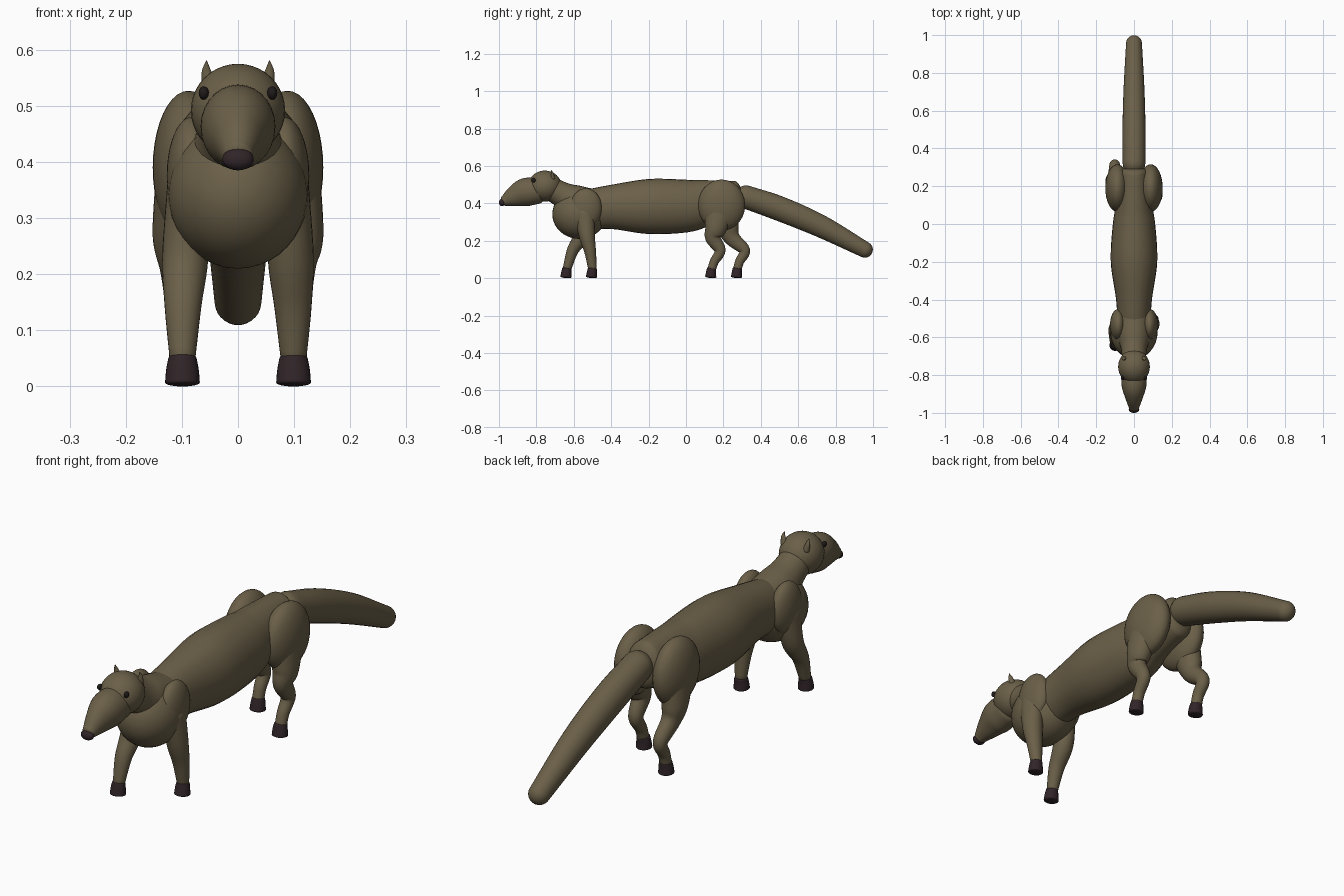
import bpy, bmesh, math
from mathutils import Vector, Matrix

if "Cube" in bpy.data.objects:
    bpy.data.objects.remove(bpy.data.objects["Cube"], do_unlink=True)


def material(name, rgb):
    mat = bpy.data.materials.new(name)
    mat.use_nodes = True
    mat.diffuse_color = (*rgb, 1)
    mat.node_tree.nodes["Principled BSDF"].inputs["Base Color"].default_value = (*rgb, 1)
    return mat


fur = material("brown fur", (0.145, 0.115, 0.065))
dark = material("dark horn", (0.03, 0.018, 0.021))
black = material("eye black", (0.015, 0.011, 0.011))


def finish(name, bm, mat):
    bmesh.ops.recalc_face_normals(bm, faces=bm.faces)
    mesh = bpy.data.meshes.new(name)
    bm.to_mesh(mesh)
    bm.free()
    mesh.materials.append(mat)
    obj = bpy.data.objects.new(name, mesh)
    bpy.context.collection.objects.link(obj)
    bpy.ops.object.select_all(action="DESELECT")
    obj.select_set(True)
    bpy.context.view_layer.objects.active = obj
    bpy.ops.object.shade_smooth_by_angle(angle=math.radians(50))
    return obj


def ellipsoid(name, centre, radii, mat, tilt=0):
    bm = bmesh.new()
    bmesh.ops.create_uvsphere(bm, u_segments=32, v_segments=20, radius=1)
    place = Matrix.Translation(centre) @ Matrix.Rotation(tilt, 4, "X") @ Matrix.Diagonal((*radii, 1))
    bmesh.ops.transform(bm, matrix=place, verts=bm.verts)
    return finish(name, bm, mat)


def spline(points, steps):
    """Smooth curve through points of any dimension."""
    pts = [Vector(p) for p in points]
    pts = [2 * pts[0] - pts[1]] + pts + [2 * pts[-1] - pts[-2]]
    out = []
    for a, b, c, d in zip(pts, pts[1:], pts[2:], pts[3:]):
        for i in range(steps):
            t = i / steps
            out.append(0.5 * (2 * b + (c - a) * t + (2 * a - 5 * b + 4 * c - d) * t ** 2
                              + (3 * b - a - 3 * c + d) * t ** 3))
    return out + [pts[-2]]


def loft(name, points, mat, dome=1.0, steps=6, sides=28):
    """Tube through (x, y, z, half width, half depth) with domed ends."""
    curve = spline(points, steps)
    centres = [Vector(p[:3]) for p in curve]
    rings = []
    for i, p in enumerate(curve):
        tangent = (centres[min(i + 1, len(curve) - 1)] - centres[max(i - 1, 0)]).normalized()
        rings.append((centres[i], tangent, p[3], p[4]))

    def cap(ring, sign):
        c, t, a, b = ring
        angles = [math.pi / 2 * k / 6 for k in range(1, 6)] + [1.54]
        return [(c + t * sign * dome * min(a, b) * math.sin(w), t,
                 a * math.cos(w), b * math.cos(w)) for w in angles]

    rings = cap(rings[0], -1)[::-1] + rings + cap(rings[-1], 1)
    bm = bmesh.new()
    loops = []
    for c, t, a, b in rings:
        side = (Vector((1, 0, 0)) - t * t.x).normalized()
        up = t.cross(side)
        loops.append([bm.verts.new(c + side * a * math.cos(math.tau * k / sides)
                                   + up * b * math.sin(math.tau * k / sides))
                      for k in range(sides)])
    for lo, hi in zip(loops, loops[1:]):
        for k in range(sides):
            n = (k + 1) % sides
            bm.faces.new((lo[k], lo[n], hi[n], hi[k]))
    bm.faces.new(loops[0])
    bm.faces.new(loops[-1])
    return finish(name, bm, mat)


# Trunk, chest and neck
loft("torso", [(0, -0.56, 0.36, 0.085, 0.105), (0, -0.40, 0.38, 0.095, 0.118),
               (0, -0.20, 0.383, 0.123, 0.147), (0, 0.0, 0.386, 0.112, 0.141),
               (0, 0.12, 0.405, 0.092, 0.12), (0, 0.27, 0.425, 0.075, 0.095)], fur, dome=0.5)
ellipsoid("chest", (0, -0.57, 0.342), (0.125, 0.145, 0.132), fur)
loft("neck", [(0, -0.50, 0.385, 0.09, 0.09), (0, -0.60, 0.415, 0.083, 0.085),
              (0, -0.67, 0.45, 0.067, 0.068), (0, -0.75, 0.495, 0.062, 0.062)], fur, dome=0.4)

# Head
ellipsoid("cranium", (0, -0.755, 0.492), (0.084, 0.09, 0.083), fur)
loft("muzzle", [(0, -0.79, 0.468, 0.066, 0.07), (0, -0.86, 0.459, 0.065, 0.075),
                (0, -0.92, 0.437, 0.046, 0.056), (0, -0.972, 0.412, 0.027, 0.028)], fur, dome=0.5)
ellipsoid("nose", (0, -0.982, 0.405), (0.028, 0.018, 0.02), dark, tilt=-0.3)

# Tail
loft("tail", [(0, 0.32, 0.434, 0.06, 0.062), (0, 0.50, 0.372, 0.061, 0.066),
              (0, 0.72, 0.278, 0.055, 0.06), (0, 0.957, 0.152, 0.042, 0.043)], fur, dome=1)

for s, label in ((1, "left"), (-1, "right")):
    # Ears and eyes
    loft(label + "_ear", [(s * 0.050, -0.712, 0.535, 0.014, 0.012),
                          (s * 0.056, -0.715, 0.56, 0.009, 0.007),
                          (s * 0.056, -0.722, 0.58, 0.001, 0.001)], fur, sides=14)
    ellipsoid(label + "_eye", (s * 0.061, -0.815, 0.523), (0.009, 0.012, 0.012), black)

    # Shoulder and haunch
    ellipsoid(label + "_shoulder", (s * 0.083, -0.535, 0.375), (0.044, 0.085, 0.105), fur)
    ellipsoid(label + "_haunch", (s * 0.088, 0.19, 0.39), (0.064, 0.126, 0.137), fur)

# Legs in mid stride: label, side, front path, front foot y, hind path, hind foot y
strides = [
    ("left", 1, [(-0.545, 0.36), (-0.53, 0.23), (-0.512, 0.14), (-0.50, 0.05)], -0.503,
     [(0.18, 0.36), (0.158, 0.265), (0.145, 0.215), (0.182, 0.148), (0.152, 0.09), (0.138, 0.05)], 0.134),
    ("right", -1, [(-0.545, 0.36), (-0.56, 0.23), (-0.607, 0.145), (-0.636, 0.05)], -0.64,
     [(0.20, 0.36), (0.225, 0.265), (0.25, 0.21), (0.313, 0.148), (0.287, 0.09), (0.275, 0.05)], 0.272),
]
front_sizes = [(0.088, 0.038, 0.055), (0.094, 0.041, 0.043), (0.098, 0.033, 0.031), (0.099, 0.023, 0.023)]
hind_sizes = [(0.098, 0.05, 0.08), (0.106, 0.046, 0.058), (0.104, 0.035, 0.042),
              (0.102, 0.028, 0.03), (0.1, 0.024, 0.024), (0.1, 0.023, 0.023)]
for label, s, front, front_y, hind, hind_y in strides:
    for part, path, sizes, foot_y in (("front", front, front_sizes, front_y),
                                      ("hind", hind, hind_sizes, hind_y)):
        loft(f"{label}_{part}_leg", [(s * x, y, z, a, b) for (y, z), (x, a, b) in zip(path, sizes)],
             fur, dome=0.2)
        loft(f"{label}_{part}_hoof", [(s * 0.099, foot_y + 0.003, 0.051, 0.025, 0.025),
                                      (s * 0.099, foot_y, 0.03, 0.029, 0.027),
                                      (s * 0.099, foot_y - 0.002, 0.007, 0.031, 0.03)],
             dark, dome=0.22)
